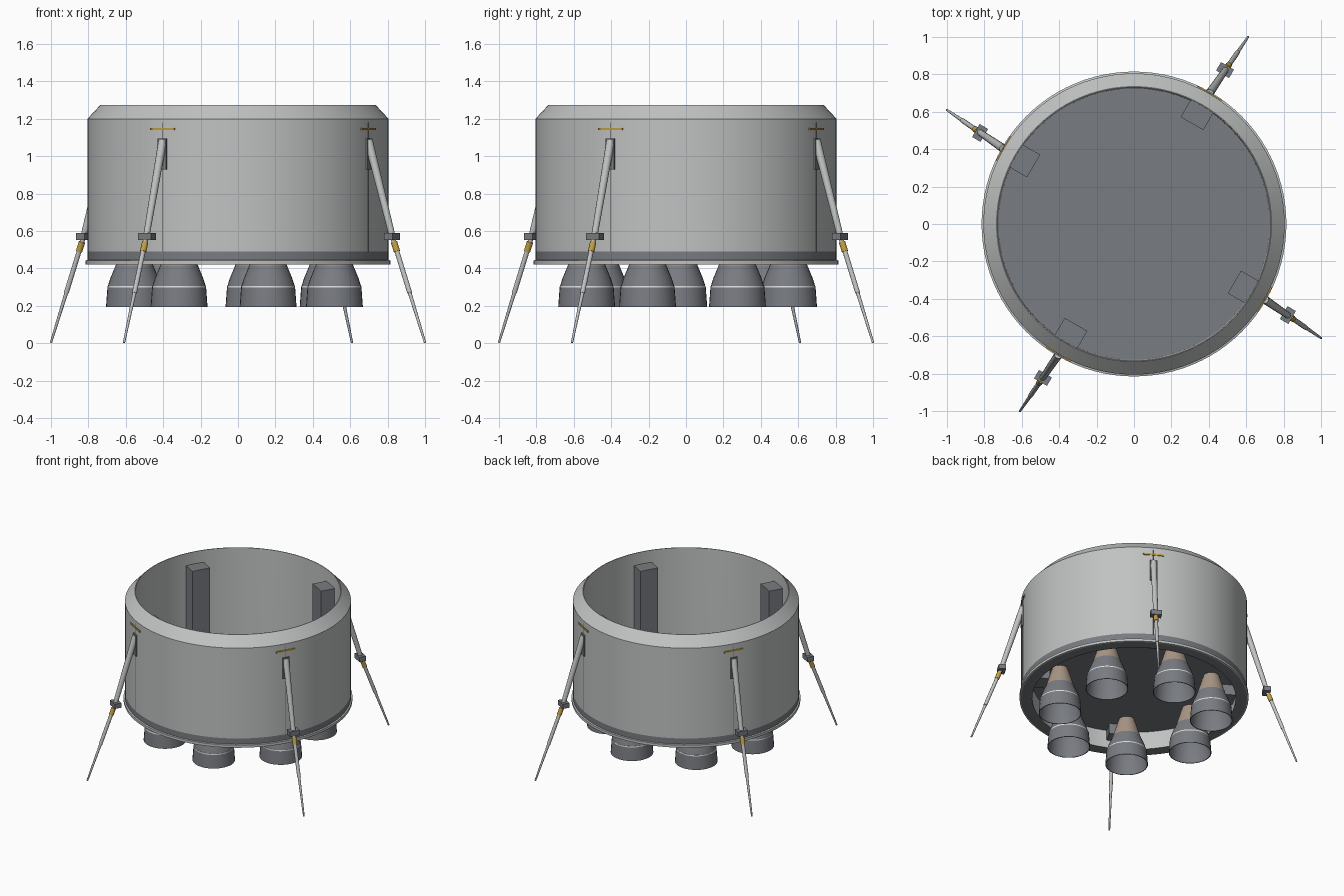
import bpy, bmesh, math
from mathutils import Vector, Matrix

if "Cube" in bpy.data.objects:
    bpy.data.objects.remove(bpy.data.objects["Cube"])


def material(name, rgb):
    m = bpy.data.materials.new(name)
    m.diffuse_color = (*rgb, 1)
    m.use_nodes = True
    m.node_tree.nodes["Principled BSDF"].inputs["Base Color"].default_value = m.diffuse_color
    return m


LIGHT = material("light_grey", (0.53, 0.54, 0.54))
DARK = material("dark_grey", (0.19, 0.2, 0.22))
TAN = material("heated_tan", (0.40, 0.31, 0.24))
GOLD = material("gold", (0.55, 0.34, 0.05))
WHITE = material("stripe_white", (0.75, 0.75, 0.75))


def finish(name, bm, mats, angle=30):
    me = bpy.data.meshes.new(name)
    bmesh.ops.recalc_face_normals(bm, faces=bm.faces)
    bm.to_mesh(me)
    bm.free()
    for m in mats:
        me.materials.append(m)
    ob = bpy.data.objects.new(name, me)
    bpy.context.collection.objects.link(ob)
    bpy.ops.object.select_all(action='DESELECT')
    ob.select_set(True)
    bpy.context.view_layer.objects.active = ob
    bpy.ops.object.shade_smooth_by_angle(angle=math.radians(angle))
    return ob


def lathe(name, profile, mats, slots, n=64, closed=True, at=(0, 0, 0)):
    """Revolve (radius, z) points; slots gives the material of each span."""
    bm = bmesh.new()
    rings = []
    for r, z in profile:
        rings.append([bm.verts.new((at[0] + r * math.cos(2 * math.pi * i / n),
                                    at[1] + r * math.sin(2 * math.pi * i / n), at[2] + z))
                      for i in range(n)])
    for k in range(len(rings) if closed else len(rings) - 1):
        a, b = rings[k], rings[(k + 1) % len(rings)]
        for i in range(n):
            j = (i + 1) % n
            bm.faces.new((a[i], a[j], b[j], b[i])).material_index = slots[k]
    return finish(name, bm, mats)


def box(name, lo, hi, mat, turn):
    """Box in leg space (radial, tangential, z), turned about z."""
    bm = bmesh.new()
    bmesh.ops.create_cube(bm, size=1)
    lo, hi = Vector(lo), Vector(hi)
    for v in bm.verts:
        v.co = turn @ Vector([(lo[i] + hi[i]) / 2 + v.co[i] * (hi[i] - lo[i]) for i in range(3)])
    return finish(name, bm, [mat])


def rod(name, a, b, r1, r2, mat, turn):
    """Tapered rod between two leg-space points."""
    bm = bmesh.new()
    a, b = Vector(a), Vector(b)
    d = b - a
    bmesh.ops.create_cone(bm, cap_ends=True, segments=12, radius1=r1, radius2=r2, depth=d.length)
    rot = d.to_track_quat('Z', 'Y').to_matrix().to_4x4()
    bm.transform(turn @ Matrix.Translation((a + b) / 2) @ rot)
    return finish(name, bm, [mat], 40)


# Hollow hull with chamfered top, dark band and base flange
lathe("hull", [(0.73, 1.275), (0.735, 1.275), (0.805, 1.2), (0.805, 0.49), (0.805, 0.445),
               (0.815, 0.442), (0.815, 0.422), (0.805, 0.42), (0.725, 0.42), (0.725, 0.56)],
      [LIGHT, DARK], [0, 0, 0, 1, 0, 0, 0, 1, 0, 0], n=96)

# Bulkhead closing the inside of the hull
bm = bmesh.new()
bmesh.ops.create_cone(bm, cap_ends=True, segments=96, radius1=0.728, radius2=0.728, depth=0.02,
                      matrix=Matrix.Translation((0, 0, 0.57)))
finish("bulkhead", bm, [DARK])

# Ring of seven hollow engine bells
for k in range(7):
    ang = math.radians(4 + 180 + k * 360 / 7)
    lathe("engine_bell",
          [(0.055, 0.565), (0.101, 0.415), (0.13, 0.345), (0.142, 0.306), (0.1435, 0.306),
           (0.1445, 0.314 - 0.016), (0.152, 0.195), (0.147, 0.195), (0.137, 0.306),
           (0.096, 0.415), (0.05, 0.55)],
          [DARK, TAN, WHITE], [1, 0, 0, 2, 2, 0, 0, 0, 0, 0, 0], n=32,
          at=(0.555 * math.cos(ang), 0.555 * math.sin(ang), 0))

# Four landing legs with their housings
for k in range(4):
    turn = Matrix.Rotation(math.radians(60 + 90 * k), 4, 'Z')
    top, knee, foot = Vector((0.805, 0, 1.085)), Vector((0.96, -0.012, 0.57)), Vector((1.171, -0.028, 0.003))

    def low(t):
        return knee.lerp(foot, t)

    box("leg_housing", (0.62, -0.07, 0.48), (0.795, 0.07, 1.18), DARK, turn)
    box("door_seam", (0.79, -0.003, 0.49), (0.8065, 0.003, 1.18), DARK, turn)
    box("marker_bar", (0.79, -0.075, 1.139), (0.809, 0.075, 1.152), GOLD, turn)
    box("leg_bracket", (0.77, -0.025, 0.93), (0.815, 0.025, 1.095), DARK, turn)
    rod("upper_strut", top, knee, 0.023, 0.017, LIGHT, turn)
    box("knee_block", (0.93, -0.05, 0.553), (0.982, 0.03, 0.59), DARK, turn)
    rod("gold_collar", low(0.05), low(0.14), 0.017, 0.017, GOLD, turn)
    rod("middle_strut", low(0.0), low(0.53), 0.013, 0.013, LIGHT, turn)
    rod("lower_strut", low(0.53), foot, 0.010, 0.006, LIGHT, turn)
